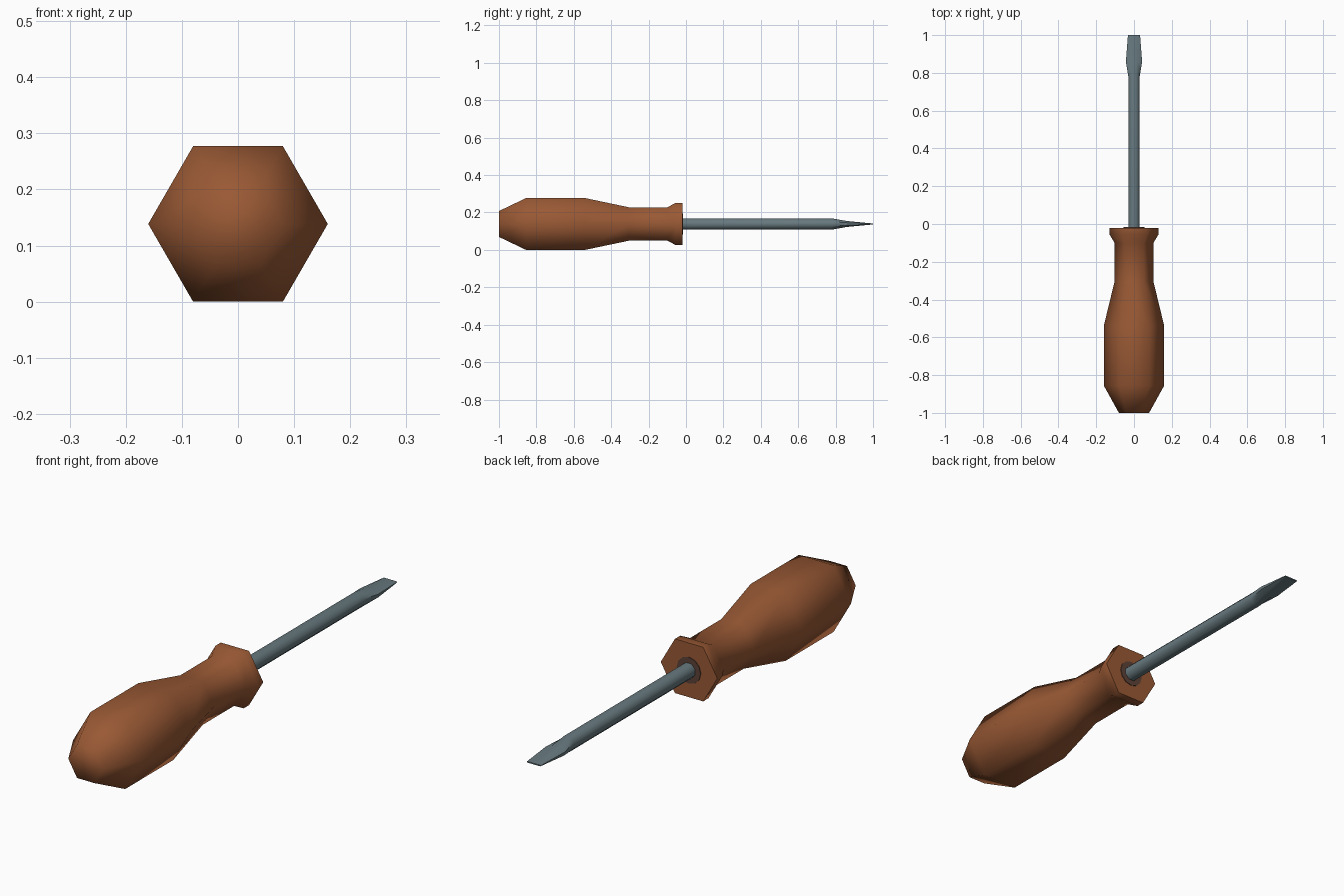
import bpy, bmesh, math

if "Cube" in bpy.data.objects:
    bpy.data.objects.remove(bpy.data.objects["Cube"])

AXIS_Z = 0.1386  # height of the tool's long axis


def material(name, rgb):
    m = bpy.data.materials.new(name)
    m.diffuse_color = (*rgb, 1)
    m.use_nodes = True
    m.node_tree.nodes["Principled BSDF"].inputs["Base Color"].default_value = m.diffuse_color
    return m


def polygon(n, r, phase=0.0):
    return [(r * math.cos(2 * math.pi * i / n + phase),
             r * math.sin(2 * math.pi * i / n + phase)) for i in range(n)]


def loft(name, sections, mat, angle):
    """Skin (y, [(x, z), ...]) sections along y and cap both ends."""
    bm = bmesh.new()
    rings = [[bm.verts.new((x, y, z + AXIS_Z)) for x, z in pts] for y, pts in sections]
    for a, b in zip(rings, rings[1:]):
        n = len(a)
        for i in range(n):
            j = (i + 1) % n
            bm.faces.new((a[i], a[j], b[j], b[i]))
    bm.faces.new(rings[0])
    bm.faces.new(rings[-1])
    bmesh.ops.recalc_face_normals(bm, faces=bm.faces)
    me = bpy.data.meshes.new(name)
    bm.to_mesh(me)
    bm.free()
    me.materials.append(mat)
    ob = bpy.data.objects.new(name, me)
    bpy.context.collection.objects.link(ob)
    bpy.ops.object.select_all(action='DESELECT')
    ob.select_set(True)
    bpy.context.view_layer.objects.active = ob
    bpy.ops.object.shade_smooth_by_angle(angle=math.radians(angle))
    return ob


brown = material("brown_wood", (0.32, 0.10, 0.035))
dark = material("dark_socket", (0.11, 0.055, 0.04))
steel = material("blue_grey_steel", (0.135, 0.19, 0.21))

# Six-sided handle: butt, grip, neck and collar
profile = [(-1.0, 0.08), (-0.855, 0.16), (-0.54, 0.16), (-0.305, 0.103),
           (-0.10, 0.103), (-0.055, 0.13), (-0.02, 0.13)]
loft("handle", [(y, polygon(6, r)) for y, r in profile], brown, 70)

# Dark ring where the shaft enters the handle
loft("shaft_socket", [(y, polygon(12, 0.055)) for y in (-0.024, -0.017)], dark, 40)

# Eight-sided shaft, flattened into a flat blade
octagon = polygon(8, 0.0325, math.pi / 8)
flare = [(x * 1.43, z * 0.53) for x, z in octagon]
tip = [(math.copysign(0.032 if abs(x) > abs(z) else 0.03, x),
        math.copysign(0.001 if abs(x) > abs(z) else 0.0025, z)) for x, z in octagon]
loft("shaft_and_blade", [(-0.06, octagon), (0.78, octagon), (0.86, flare), (1.0, tip)],
     steel, 46)
